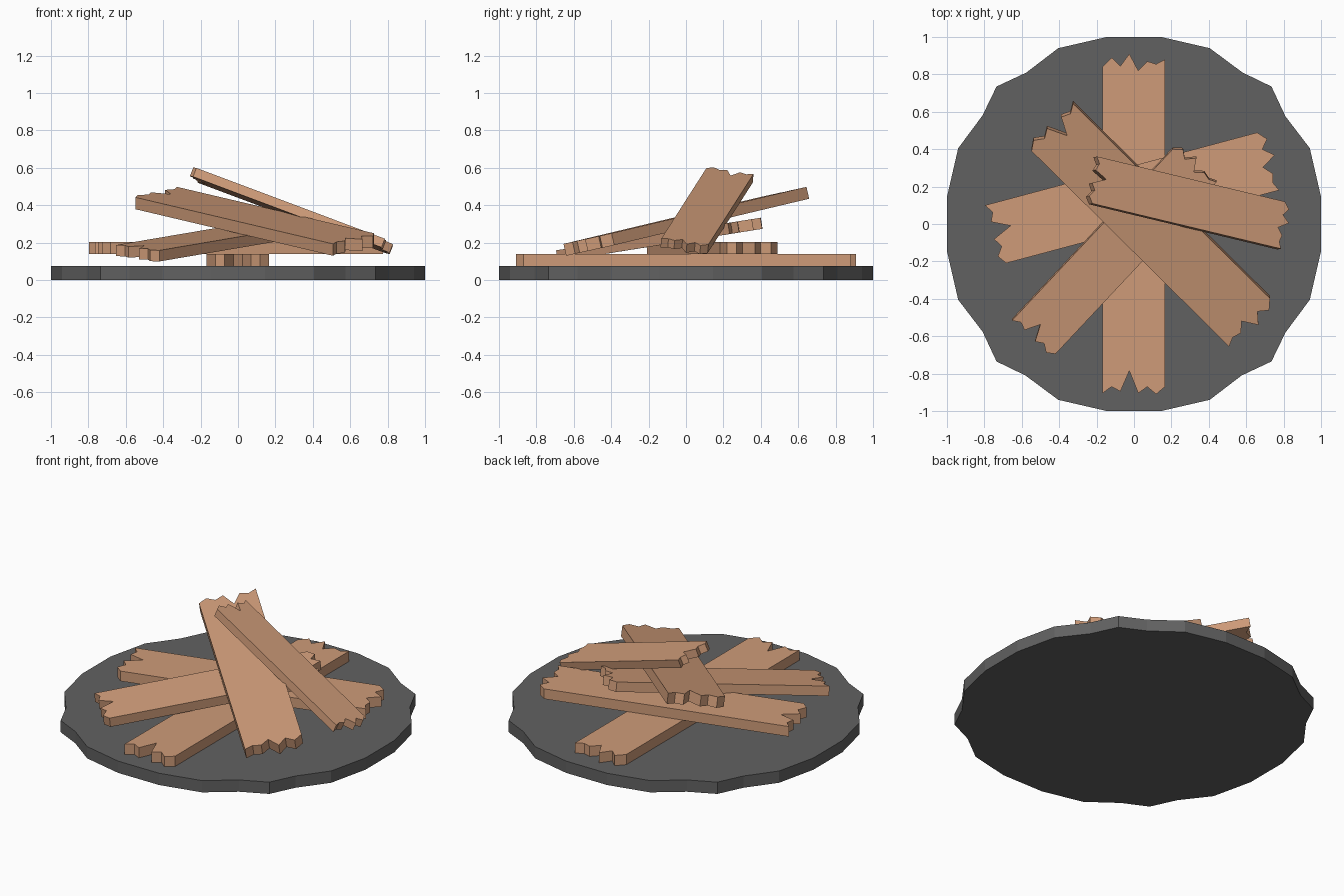
import bpy, bmesh
from mathutils import Vector

if "Cube" in bpy.data.objects:
    bpy.data.objects.remove(bpy.data.objects["Cube"])


def material(name, rgb):
    m = bpy.data.materials.new(name)
    m.diffuse_color = (*rgb, 1)
    m.use_nodes = True
    m.node_tree.nodes["Principled BSDF"].inputs["Base Color"].default_value = m.diffuse_color
    return m


WOOD = material("light wood", (0.62, 0.33, 0.19))
ASH = material("charcoal grey", (0.12, 0.12, 0.12))


def slab(name, outline, offset, mat):
    """Closed slab: top outline (counter-clockwise) pushed down by offset."""
    bm = bmesh.new()
    top = [bm.verts.new(p) for p in outline]
    low = [bm.verts.new(p + offset) for p in outline]
    bm.faces.new(top)
    bm.faces.new(low[::-1])
    n = len(top)
    for i in range(n):
        j = (i + 1) % n
        bm.faces.new((top[i], low[i], low[j], top[j]))
    bmesh.ops.recalc_face_normals(bm, faces=bm.faces)
    me = bpy.data.meshes.new(name)
    bm.to_mesh(me)
    bm.free()
    me.materials.append(mat)
    ob = bpy.data.objects.new(name, me)
    bpy.context.collection.objects.link(ob)
    return ob


# Scalloped ash bed: one quadrant repeated four times
quad = [(1.0, -0.145), (1.0, 0.145), (0.94, 0.405), (0.81, 0.575),
        (0.735, 0.735), (0.58, 0.81), (0.405, 0.94)]
rim = []
for q in range(4):
    for x, y in quad:
        for _ in range(q):
            x, y = -y, x
        rim.append(Vector((x, y, 0.075)))
slab("ash_bed", rim, Vector((0, 0, -0.075)), ASH)

# Splintered plank ends, left to right, for a plank of length 1.82
START = [0.005, 0.04, 0.015, 0.125, 0.005, 0.04, 0.0, 0.04]
END = [-0.07, -0.02, -0.065, 0.0, -0.09, -0.04, -0.055, -0.03]
LENGTH = 1.82


def plank(name, left_start, left_end, right_start, thick):
    """Plank placed by three corners of its top face."""
    a, b, c = Vector(left_start), Vector(left_end), Vector(right_start)
    along = (b - a).normalized()
    k = (b - a).length / (LENGTH + END[0] - START[0])
    across = (c - a) - along * (c - a).dot(along)
    base = a - along * START[0] * k
    first = [base + across * i / 7 + along * s * k for i, s in enumerate(START)]
    last = [base + across * i / 7 + along * (LENGTH + e) * k for i, e in enumerate(END)]
    slab(name, first + last[::-1], -across.cross(along).normalized() * thick, WOOD)


# Two flat planks crossed on the bed
plank("bottom_plank", (-0.168, -0.905, 0.14), (-0.168, 0.84, 0.14), (0.166, -0.87, 0.14), 0.067)
plank("crossing_plank", (-0.797, 0.10, 0.203), (0.658, 0.489, 0.203), (-0.67, -0.206, 0.203), 0.064)
# Three planks leaning over the pile
plank("low_leaning_plank", (-0.652, -0.516, 0.187), (0.207, 0.40, 0.333), (-0.412, -0.687, 0.16), 0.06)
plank("middle_leaning_plank", (-0.326, 0.644, 0.498), (0.727, -0.398, 0.25), (-0.54, 0.382, 0.44), 0.065)
plank("top_leaning_plank", (-0.198, 0.361, 0.567), (0.807, 0.12, 0.19), (-0.225, 0.11, 0.60), 0.05)
